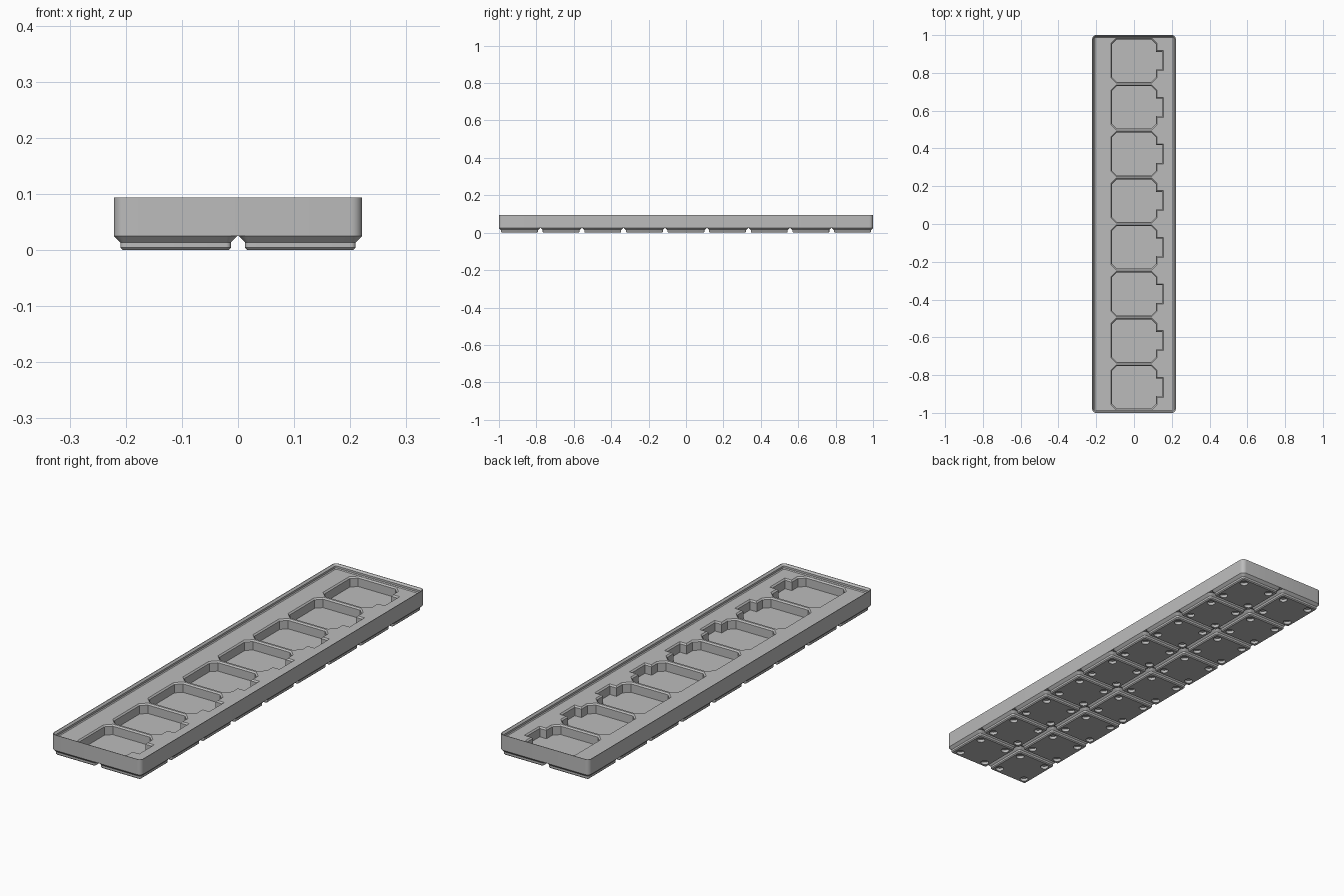
import bpy, bmesh, math

MM = 2 / 377.5            # one millimetre in model units
CELL = 42 * MM
COLS, ROWS = 2, 9
PAD_H = 4.75 * MM         # height of the stepped feet
DECK = 0.0735             # top face around the pockets
TOP = 0.0935              # top of the rim
POCKETS, PITCH = 8, 0.247
FLOOR = 0.03              # pocket floor

cube = bpy.data.objects.get("Cube")
if cube:
    bpy.data.objects.remove(cube, do_unlink=True)

grey = bpy.data.materials.new("plain_grey")
grey.use_nodes = True
grey.diffuse_color = (0.5, 0.5, 0.5, 1)
grey.node_tree.nodes["Principled BSDF"].inputs["Base Color"].default_value = (0.5, 0.5, 0.5, 1)


def rounded_rect(hx, hy, r, steps=6):
    """Counter-clockwise outline of a rectangle with round corners."""
    pts = []
    for i, (sx, sy) in enumerate([(1, 1), (-1, 1), (-1, -1), (1, -1)]):
        for k in range(steps + 1):
            a = math.pi / 2 * (i + k / steps)
            pts.append((sx * (hx - r) + r * math.cos(a), sy * (hy - r) + r * math.sin(a)))
    return pts


def pocket_outline(d):
    """Chamfered square with a finger notch on the +x side, inset by d."""
    h, w, c = 0.119 - d, 0.122 - d, 0.028 - 0.586 * d
    n, e = 0.053 - d, 0.155 - d
    half = [(w, -n), (e, -n), (e, n), (w, n)]
    return half + [(w, h - c), (w - c, h), (c - w, h), (-w, h - c),
                   (-w, c - h), (c - w, -h), (w - c, -h), (w, c - h)]


def loft(bm, layers, cy=0.0):
    """Closed solid through a stack of (outline, z) layers."""
    rings = [[bm.verts.new((x, y + cy, z)) for x, y in pts] for pts, z in layers]
    n = len(rings[0])
    for a, b in zip(rings, rings[1:]):
        for i in range(n):
            j = (i + 1) % n
            bm.faces.new((a[i], a[j], b[j], b[i]))
    bm.faces.new(rings[0][::-1])
    bm.faces.new(rings[-1])


def make(name, bm):
    bmesh.ops.recalc_face_normals(bm, faces=bm.faces)
    mesh = bpy.data.meshes.new(name)
    bm.to_mesh(mesh)
    bm.free()
    mesh.materials.append(grey)
    ob = bpy.data.objects.new(name, mesh)
    bpy.context.collection.objects.link(ob)
    return ob


def activate(ob):
    bpy.ops.object.select_all(action='DESELECT')
    ob.select_set(True)
    bpy.context.view_layer.objects.active = ob


def cut(ob, cutter):
    mod = ob.modifiers.new("cut", 'BOOLEAN')
    mod.operation, mod.solver, mod.object = 'DIFFERENCE', 'EXACT', cutter
    activate(ob)
    bpy.ops.object.modifier_apply(modifier=mod.name)
    bpy.data.objects.remove(cutter, do_unlink=True)


# Tray body with a stacking rim: outer wall, then down the inside to the deck
hx, hy, rad = COLS * CELL / 2 - 0.25 * MM, 1.0, 3.75 * MM
profile = [(0, PAD_H), (0, TOP), (0.0025, TOP), (0.0101, 0.086), (0.0101, 0.0772), (0.0138, DECK)]
bm = bmesh.new()
loft(bm, [(rounded_rect(hx - d, hy - d, rad - d), z) for d, z in profile])
tray = make("tray_body", bm)

# Row of pockets with bevelled rims
bm = bmesh.new()
for i in range(POCKETS):
    y = (i - (POCKETS - 1) / 2) * PITCH
    loft(bm, [(pocket_outline(d), z) for d, z in
              [(0.006, FLOOR), (0.006, DECK - 0.006), (0, DECK), (0, DECK + 0.008)]], y)
cut(tray, make("pocket_cutter", bm))

# One stepped foot with four round sockets
bm = bmesh.new()
steps = [(35.6, 0.8, 0), (37.2, 1.6, 0.8), (37.2, 1.6, 2.6), (41.5, 3.75, 4.75)]
loft(bm, [(rounded_rect(w * MM / 2, w * MM / 2, r * MM), z * MM) for w, r, z in steps])
foot = make("feet", bm)

bm = bmesh.new()
for sx in (-1, 1):
    for sy in (-1, 1):
        ring = [(13 * MM * sx + 3.25 * MM * math.cos(a), 13 * MM * sy + 3.25 * MM * math.sin(a))
                for a in (math.tau * k / 24 for k in range(24))]
        loft(bm, [(ring, -0.01), (ring, 2.4 * MM)])
cut(foot, make("socket_cutter", bm))

# Repeat the foot over the grid
foot.location = (-(COLS - 1) * CELL / 2, -(ROWS - 1) * CELL / 2, 0)
for axis, count in ((0, COLS), (1, ROWS)):
    arr = foot.modifiers.new("grid", 'ARRAY')
    arr.count = count
    arr.use_relative_offset = False
    arr.use_constant_offset = True
    offset = [0, 0, 0]
    offset[axis] = CELL
    arr.constant_offset_displace = offset
    activate(foot)
    bpy.ops.object.modifier_apply(modifier=arr.name)

for ob in (tray, foot):
    activate(ob)
    bpy.ops.object.shade_smooth_by_angle(angle=math.radians(30))
